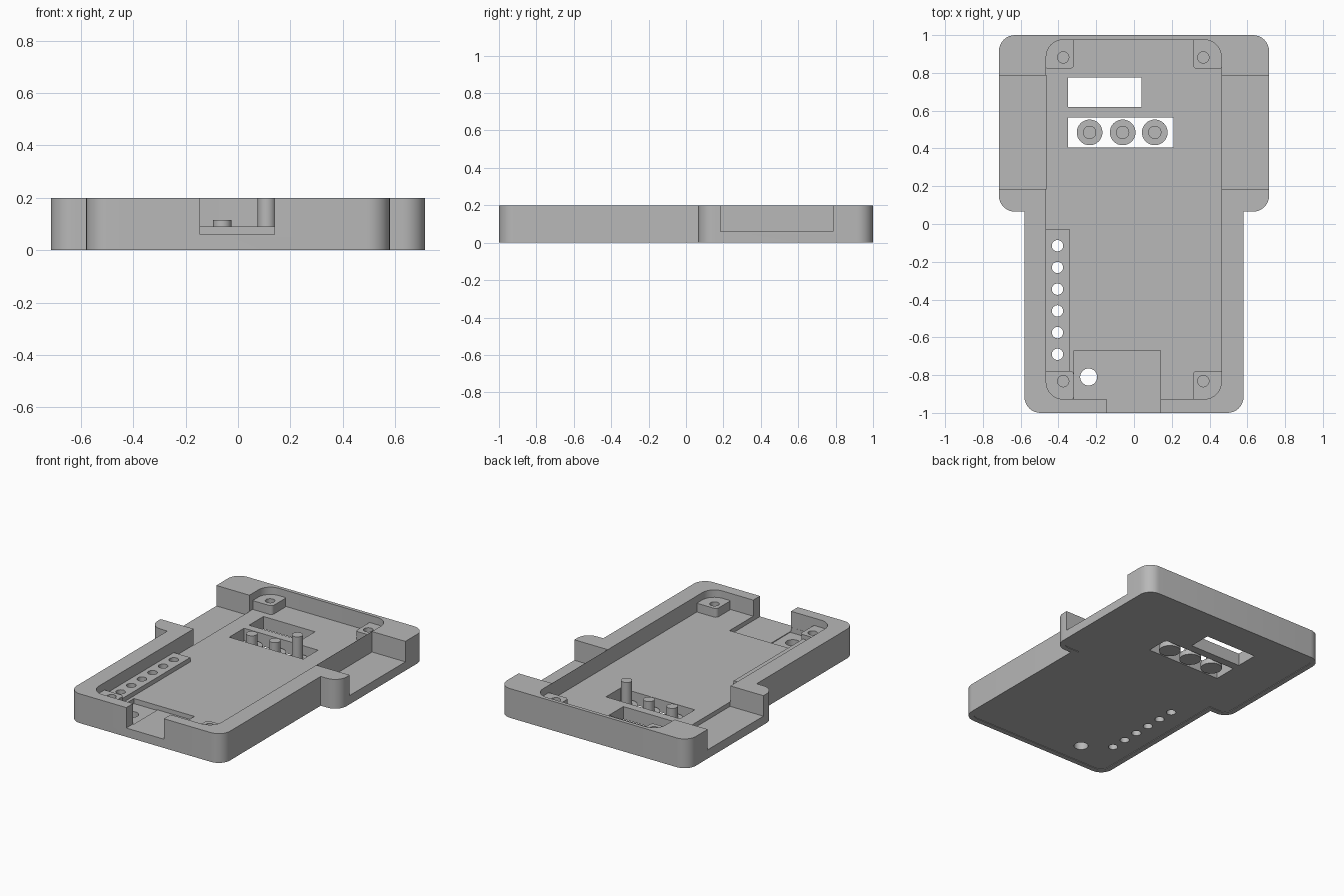
import bpy, bmesh, math
from mathutils import Vector

cube = bpy.data.objects.get("Cube")
if cube:
    bpy.data.objects.remove(cube, do_unlink=True)

gray = bpy.data.materials.new("light_gray")
gray.use_nodes = True
COLOR = (0.48, 0.48, 0.48, 1)
gray.diffuse_color = COLOR
gray.node_tree.nodes["Principled BSDF"].inputs["Base Color"].default_value = COLOR


def add_prism(bm, corners, z0, z1, steps=8):
    """Extrude a right-angled outline; each corner is (x, y, rounding radius)."""
    pts = []
    for i, (x, y, r) in enumerate(corners):
        p = Vector((x, y))
        a = (Vector(corners[i - 1][:2]) - p).normalized()
        b = (Vector(corners[(i + 1) % len(corners)][:2]) - p).normalized()
        for k in range(steps + 1 if r else 1):
            t = k / steps * math.pi / 2
            q = p + a * r * (1 - math.sin(t)) + b * r * (1 - math.cos(t))
            if not pts or (q - pts[-1]).length > 1e-5:
                pts.append(q)
    if (pts[0] - pts[-1]).length < 1e-5:
        pts.pop()
    face = bm.faces.new([bm.verts.new((q.x, q.y, z0)) for q in pts])
    top = bmesh.ops.extrude_face_region(bm, geom=[face])["geom"]
    bmesh.ops.translate(bm, vec=(0, 0, z1 - z0),
                        verts=[v for v in top if isinstance(v, bmesh.types.BMVert)])


def rect(x0, x1, y0, y1, r=0):
    return [(x0, y0, r), (x1, y0, r), (x1, y1, r), (x0, y1, r)]


def disc(x, y, r):
    return rect(x - r, x + r, y - r, y + r, r)


def make(name, *prisms):
    bm = bmesh.new()
    for outline, z0, z1 in prisms:
        add_prism(bm, outline, z0, z1)
    bmesh.ops.recalc_face_normals(bm, faces=bm.faces)
    mesh = bpy.data.meshes.new(name)
    bm.to_mesh(mesh)
    bm.free()
    mesh.materials.append(gray)
    ob = bpy.data.objects.new(name, mesh)
    bpy.context.collection.objects.link(ob)
    return ob


def activate(ob):
    bpy.ops.object.select_all(action='DESELECT')
    ob.select_set(True)
    bpy.context.view_layer.objects.active = ob


def cut(ob, *prisms):
    """Subtract each prism in turn."""
    for prism in prisms:
        cutter = make("cutter", prism)
        cutter.hide_render = True
        mod = ob.modifiers.new("cut", 'BOOLEAN')
        mod.operation, mod.solver, mod.object = 'DIFFERENCE', 'EXACT', cutter
        activate(ob)
        bpy.ops.object.modifier_apply(modifier=mod.name)
        bpy.data.objects.remove(cutter, do_unlink=True)


def outline(inset=0):
    """Stepped case outline, wide at the back."""
    w, n, e, s, r = 0.715 - inset, 0.58 - inset, 1 - inset, 0.065 + inset, 0.085 - inset
    half = [(n, -e, r), (n, s, 0), (w, s, r), (w, e, r)]
    return half + [(-x, y, q) for x, y, q in reversed(half)]


HEIGHT, FLOOR, LOW, OVER = 0.2, 0.09, 0.06, 0.3

# Case with main pocket, side channels and front cable notch
case = make("case", (outline(), 0, HEIGHT))
cut(case, (rect(-0.465, 0.462, -0.927, 0.975, 0.09), FLOOR, OVER))
for side in (-1, 1):
    xs = sorted((side * 0.463, side * 0.9))
    cut(case, (rect(*xs, 0.185, 0.787), LOW, OVER))
cut(case,
    (rect(-0.145, 0.14, -1.1, -0.67), LOW, OVER),
    (rect(-0.318, -0.14, -0.926, -0.67), LOW - 0.005, FLOOR + 0.01))

# Display window, button slot, lamp hole and row of pin holes
pin_holes = [(disc(-0.405, -0.115 - 0.115 * i, 0.03), -0.1, OVER) for i in range(6)]
cut(case,
    (rect(-0.35, 0.04, 0.62, 0.775), -0.1, OVER),
    (rect(-0.35, 0.21, 0.405, 0.565), -0.1, OVER),
    (disc(-0.24, -0.81, 0.045), -0.1, FLOOR + 0.02),
    *pin_holes)

# Shallow inset panel on the underside
cut(case, (outline(0.035), -0.1, 0.004))

# Raised strip around the pin holes
strip = make("pin_strip", (rect(-0.475, -0.34, -0.78, -0.03), FLOOR - 0.01, 0.12))
cut(strip, *pin_holes)
parts = [case, strip]

# Screw bosses in the pocket corners
for yn, y0, y1, yc in (("front", -0.935, -0.777, -0.832), ("back", 0.822, 0.985, 0.882)):
    for xn, x0, x1, xc in (("right", -0.475, -0.318, -0.375), ("left", 0.312, 0.472, 0.367)):
        boss = make(f"{yn}_{xn}_boss", (rect(x0, x1, y0, y1, 0.022), FLOOR - 0.01, 0.15))
        cut(boss, (disc(xc, yc, 0.03), FLOOR + 0.002, OVER))
        parts.append(boss)

# Push buttons: wide cap below, pin above; the left pin is tall
for name, x, top in (("right", -0.235, 0.115), ("middle", -0.06, 0.115), ("left", 0.11, HEIGHT)):
    parts.append(make(name + "_button",
                      (disc(x, 0.485, 0.068), 0, 0.035),
                      (disc(x, 0.485, 0.035), 0.03, top)))

for ob in parts:
    activate(ob)
    bpy.ops.object.shade_smooth_by_angle(angle=math.radians(30))
